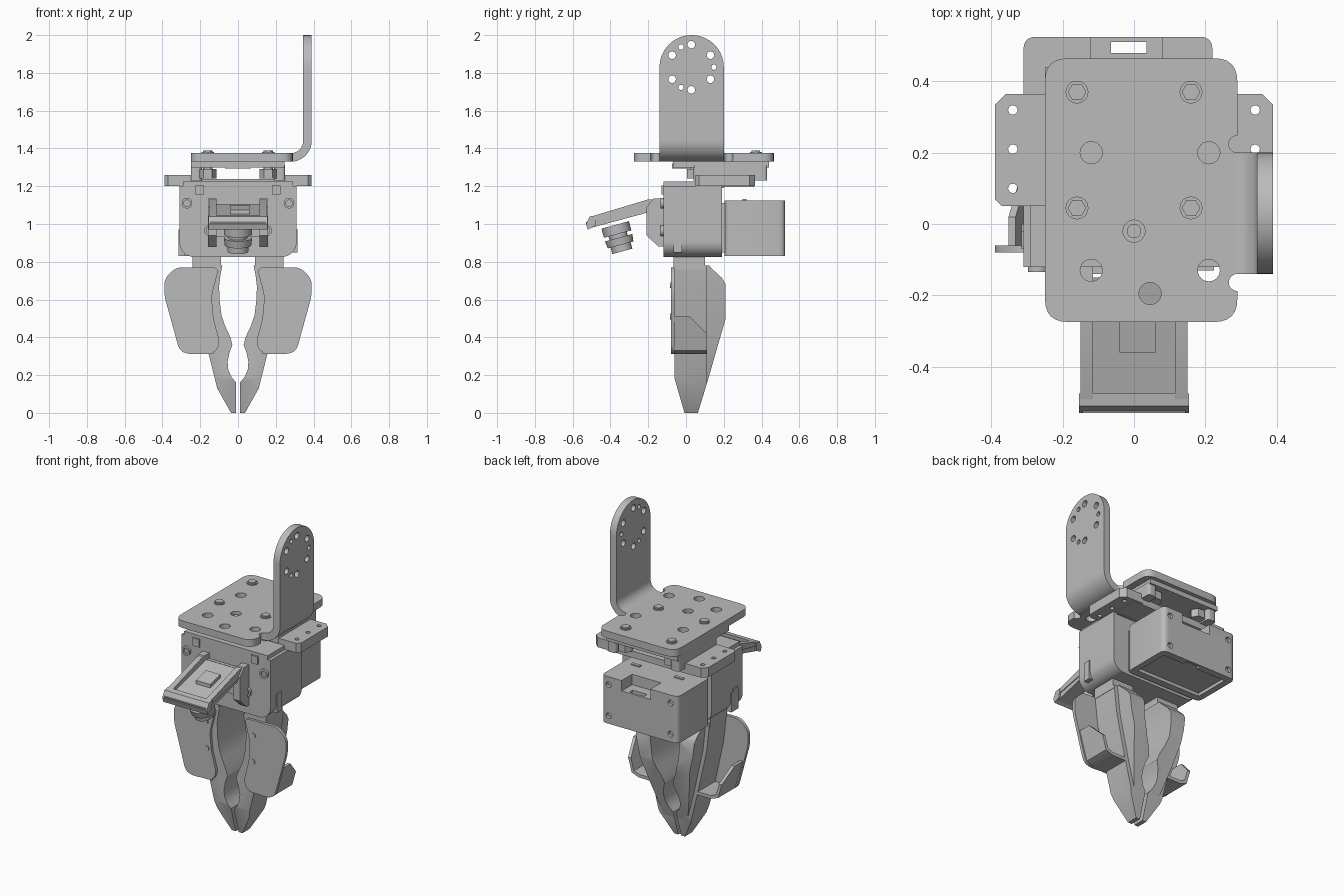
import bpy, bmesh, math
from mathutils import Vector, Matrix

cube = bpy.data.objects.get("Cube")
if cube:
    bpy.data.objects.remove(cube, do_unlink=True)

grey = bpy.data.materials.new("machined grey")
grey.use_nodes = True
color = (0.5, 0.5, 0.5, 1)
grey.diffuse_color = color
grey.node_tree.nodes["Principled BSDF"].inputs["Base Color"].default_value = color
parts = []


def finish(name, bm):
    bmesh.ops.recalc_face_normals(bm, faces=bm.faces)
    mesh = bpy.data.meshes.new(name)
    bm.to_mesh(mesh)
    bm.free()
    mesh.materials.append(grey)
    obj = bpy.data.objects.new(name, mesh)
    bpy.context.collection.objects.link(obj)
    parts.append(obj)
    return obj


def prism(name, pts, axis, a, b):
    """Extrude a 2D outline along an axis from a to b."""
    place = {"x": lambda p, d: (d, p[0], p[1]),
             "y": lambda p, d: (p[0], d, p[1]),
             "z": lambda p, d: (p[0], p[1], d)}[axis]
    bm = bmesh.new()
    low = [bm.verts.new(place(p, a)) for p in pts]
    high = [bm.verts.new(place(p, b)) for p in pts]
    bm.faces.new(low)
    bm.faces.new(high)
    for i in range(len(pts)):
        j = (i + 1) % len(pts)
        bm.faces.new((low[i], low[j], high[j], high[i]))
    return finish(name, bm)


def rect(x0, x1, y0, y1):
    return [(x0, y0), (x1, y0), (x1, y1), (x0, y1)]


def box(name, x0, x1, y0, y1, z0, z1):
    return prism(name, rect(x0, x1, y0, y1), "z", z0, z1)


def arc(cx, cy, r, a0, a1, n):
    angles = [math.radians(a0 + (a1 - a0) * i / n) for i in range(n + 1)]
    return [(cx + r * math.cos(t), cy + r * math.sin(t)) for t in angles]


def circle(cx, cy, r, n=24):
    return arc(cx, cy, r, 0, 360, n)[:-1]


def rounded(pts, r, steps=6):
    """Replace every corner of an outline by a small curve."""
    out = []
    for i, p in enumerate(pts):
        p = Vector(p)
        before, after = Vector(pts[i - 1]) - p, Vector(pts[(i + 1) % len(pts)]) - p
        a = p + before.normalized() * min(r, before.length * 0.45)
        b = p + after.normalized() * min(r, after.length * 0.45)
        for k in range(steps + 1):
            t = k / steps
            out.append(tuple(a * (1 - t) ** 2 + p * 2 * t * (1 - t) + b * t * t))
    return out


def boolean(obj, cutter, operation="DIFFERENCE"):
    mod = obj.modifiers.new("cut", "BOOLEAN")
    mod.object, mod.operation, mod.solver = cutter, operation, "EXACT"
    graph = bpy.context.evaluated_depsgraph_get()
    mesh = bpy.data.meshes.new_from_object(obj.evaluated_get(graph))
    obj.modifiers.clear()
    obj.data = mesh
    parts.remove(cutter)
    bpy.data.objects.remove(cutter, do_unlink=True)


def drill(obj, axis, a, b, holes):
    for u, v, r in holes:
        boolean(obj, prism("drill", circle(u, v, r), axis, a, b))


def lathe(name, profile, origin, direction):
    bm = bmesh.new()
    turn = Vector(direction).to_track_quat("Z", "Y").to_matrix().to_4x4()
    verts = [bm.verts.new((r, 0, d)) for d, r in profile]
    edges = [bm.edges.new(pair) for pair in zip(verts, verts[1:])]
    bmesh.ops.spin(bm, geom=verts + edges, cent=(0, 0, 0), axis=(0, 0, 1),
                   angle=math.tau, steps=32)
    bmesh.ops.remove_doubles(bm, verts=bm.verts, dist=0.0001)
    bm.transform(Matrix.Translation(origin) @ turn)
    return finish(name, bm)


# Mounting bracket: plate, bend and upright with a ring of holes
plate = prism("top_plate", rounded(rect(-.25, .29, -.275, .465), .065), "z", 1.33, 1.375)
drill(plate, "z", 1.3, 1.4, [(-.12, .2, .031), (.21, .2, .031), (-.12, -.13, .031),
                             (.21, -.13, .031), (.045, -.195, .031), (0, -.02, .031),
                             (.29, .224, .024), (.29, -.164, .024)])
prism("bracket_bend", arc(.28, 1.44, .11, -90, 0, 10) + arc(.28, 1.44, .065, 0, -90, 10),
      "y", -.14, .2)
upright = prism("bracket_upright", [(-.14, 1.44), (.2, 1.44)] + arc(.03, 1.83, .17, 0, 180, 32),
                "x", .345, .39)
ring = [(t, .02) for t in (90, 32, -32, -90, 212, 148)] + [(t, .014) for t in (0, 117, 243)]
drill(upright, "x", .3, .45, [(.028 + .12 * math.cos(math.radians(t)),
                               1.83 + .12 * math.sin(math.radians(t)), r) for t, r in ring])
prism("center_pin", circle(0, -.02, .02), "z", 1.3, 1.36)

# Adapter under the plate, with bolts and nuts
box("adapter_plate", -.25, .245, -.07, .44, 1.3, 1.33)
box("adapter_tab", -.07, .07, -.075, .1, 1.295, 1.32)
for s in (-1, 1):
    prism("adapter_rail", rounded(rect(s * .25, s * .19, .04, .43), .02), "z", 1.23, 1.31)
    for y in (.045, .37):
        prism("bolt_shaft", circle(s * .16, y, .025), "z", 1.24, 1.34)
        prism("nut", circle(s * .16, y, .045, 6), "z", 1.24, 1.29)
        prism("bolt_head", circle(s * .16, y, .032), "z", 1.37, 1.38)
        prism("bolt_hex", circle(s * .16, y, .026, 6), "z", 1.38, 1.388)

# Flange with drilled ears
box("flange", -.3, .3, .05, .36, 1.195, 1.237)
for s in (-1, 1):
    ear = prism("flange_ear", [(s * x, y) for x, y in
                ((.24, .05), (.37, .05), (.39, .07), (.39, .335), (.36, .365), (.24, .365))],
                "z", 1.2, 1.26)
    drill(ear, "z", 1.1, 1.3, [(s * .34, y, .013) for y in (.1, .21, .32)])

# Main housing
prism("housing", [(-.31, 1.2), (-.31, .95)] + arc(-.23, .905, .08, 180, 270, 8)
      + arc(.23, .905, .08, 270, 360, 8) + [(.31, .95), (.31, 1.2)], "y", -.12, .19)
box("housing_lid", -.29, .29, -.12, .2, 1.19, 1.225)
box("side_catch", -.315, -.28, -.07, 0, .83, .95)
for s in (-1, 1):
    box("lid_tab", s * .225, s * .18, -.13, -.1, 1.155, 1.205)
    for x, z, r in ((.27, 1.11, .028), (.15, .965, .03)):
        boss = prism("screw_boss", circle(s * x, z, r), "y", -.135, -.11)
        drill(boss, "y", -.2, -.125, [(s * x, z, r * .6)])
    box("pivot_arm", s * .285, s * .316, -.065, -.02, .85, .97)

# Motor box behind the housing
motor = prism("motor_box", rounded(rect(-.31, .22, .205, .525), .035), "z", .83, 1.125)
boolean(motor, box("cable_recess", -.12, .08, .42, .56, 1.06, 1.2))
boolean(motor, box("cable_slot", -.065, .035, .48, .51, .8, 1.2))
boolean(motor, box("bottom_recess", -.27, .18, .25, .48, .8, .85))
drill(motor, "y", .505, .6, [(x, z, .018) for x in (-.26, .17) for z in (.88, 1.075)])
box("motor_neck", -.28, .2, .17, .22, .85, 1.11)
for x in (-.2, .1):
    box("motor_slot_cover", x, x + .06, .3, .32, 1.12, 1.132)

# Tilted camera holder
prism("camera_board", [(-.53, 1.01), (-.15, 1.105), (-.15, 1.075), (-.52, .975)], "x", -.145, .145)
prism("board_lip", [(-.53, 1.0), (-.51, 1.04), (-.475, 1.045), (-.48, .99), (-.52, .97)],
      "x", -.155, .155)
prism("board_chip", [(-.36, 1.05), (-.36, 1.075), (-.26, 1.1), (-.26, 1.07)], "x", -.04, .06)
box("camera_back_plate", -.16, .16, -.14, -.11, .93, 1.1)
for s in (-1, 1):
    prism("board_rail", [(-.5, 1.015), (-.5, 1.04), (-.2, 1.13), (-.14, 1.13), (-.14, 1.09)],
          "x", s * .15, s * .115)
    prism("camera_cheek", [(-.21, .94), (-.21, 1.09), (-.17, 1.135), (-.11, 1.135),
                           (-.11, .88), (-.145, .88)], "x", s * .16, s * .115)
lathe("camera_lens", [(0, 0), (0, .075), (.05, .075), (.05, .05), (.07, .05), (.07, .075),
                      (.11, .07), (.11, .055), (.145, .055), (.145, .035), (.13, .03), (.13, 0)],
      (0, -.375, .995), (0, .263, -.965))

# Fingers with curved gripping edges and side wings
grip = [(.01, 0), (.01, .16), (.035, .19), (.052, .23), (.055, .27), (.045, .32), (.03, .36),
        (.04, .4), (.068, .46), (.088, .52), (.098, .6), (.1, .67), (.093, .73), (.083, .78)]
outer = [(.24, .78), (.22, .6), (.16, .33), (.11, .13), (.037, 0)]
side = [(-.065, .79), (.12, .79), (.13, .77), (.19, .715), (.21, .68), (.21, .5), (.115, .17),
        (.06, -.01), (-.005, -.01), (-.06, .18)]
wing = [(.1, .77), (.33, .77), (.39, .71), (.39, .62), (.31, .33), (.26, .31), (.12, .32),
        (.095, .37), (.13, .5), (.14, .62)]
lip = [(.13, .312), (.25, .312), (.3, .33), (.355, .52), (.335, .52), (.285, .345),
       (.245, .332), (.13, .332)]
for s in (-1, 1):
    def flip(pts, dx=0):
        return [(s * (x - dx), z) for x, z in pts]
    for name, y0, y1, inset in (("finger", -.1, .11, 0), ("finger_rib", .1, .25, .025)):
        finger = prism(name, flip(grip) + flip(outer, inset if inset else 0), "y", y0, y1)
        boolean(finger, prism("side_shape", side, "x", -.5, .5), "INTERSECT")
    box("knuckle", s * .09, s * .24, -.065, .1, .76, .86)
    prism("wing_panel", rounded(flip(wing), .035), "y", -.08, -.06)
    hook = prism("wing_lip", flip(lip), "y", -.075, .11)
    boolean(hook, prism("lip_shape", [(-.1, .2), (.2, .2), (.2, .42), (.11, .42), (.02, .51),
                                      (-.1, .51)], "x", -.5, .5), "INTERSECT")
    for x, z in ((.165, .675), (.16, .51)):
        prism("wing_pin", circle(s * x, z, .015, 16), "y", -.086, -.06)

bpy.ops.object.select_all(action="DESELECT")
for obj in parts:
    obj.select_set(True)
bpy.context.view_layer.objects.active = parts[0]
bpy.ops.object.shade_smooth_by_angle(angle=math.radians(30))
